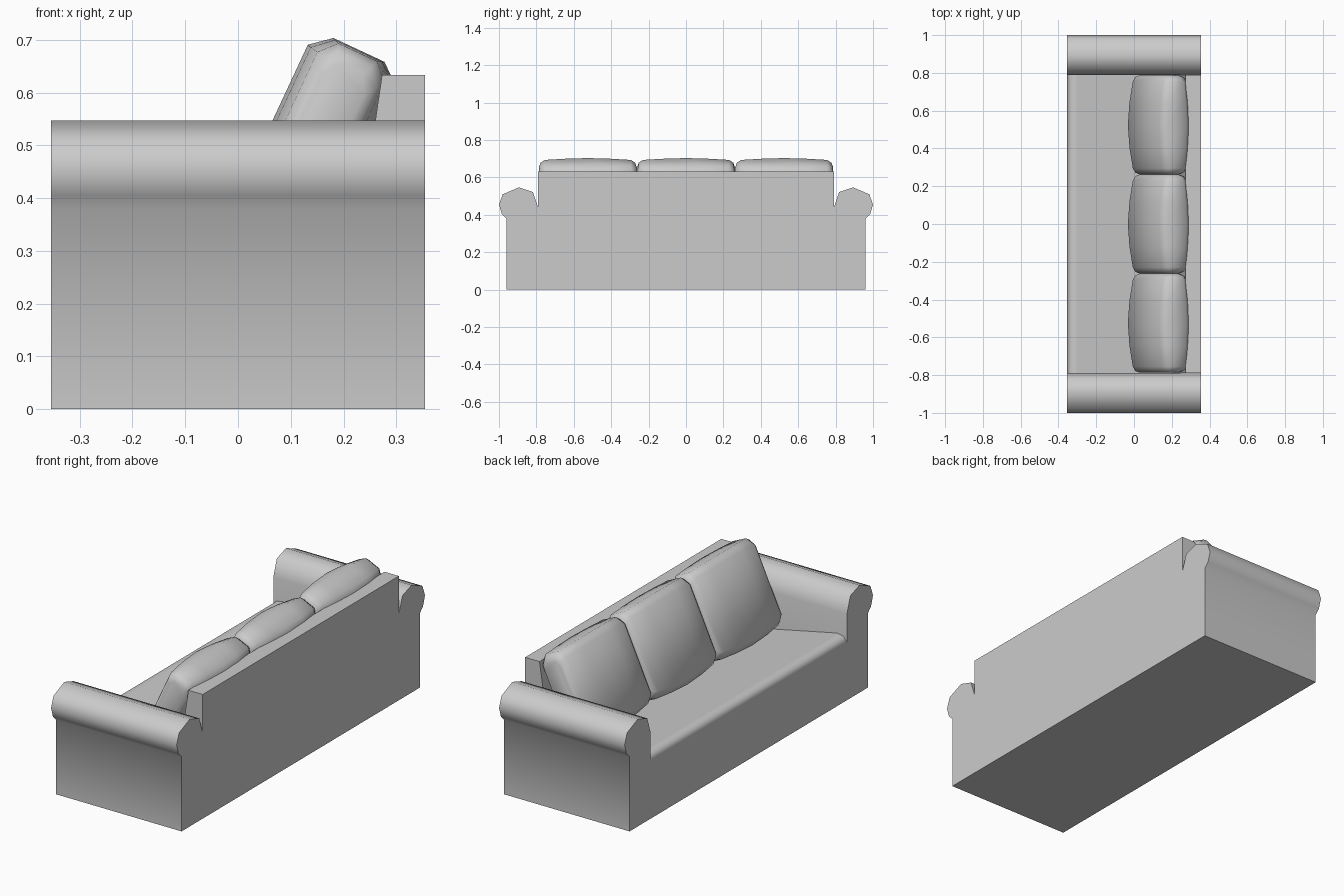
import bpy, bmesh, math
from mathutils import Vector

if "Cube" in bpy.data.objects:
    bpy.data.objects.remove(bpy.data.objects["Cube"])

fabric = bpy.data.materials.new("grey_fabric")
fabric.use_nodes = True
GREY = (0.6, 0.6, 0.6, 1)
fabric.diffuse_color = GREY
fabric.node_tree.nodes["Principled BSDF"].inputs["Base Color"].default_value = GREY


def loft(name, rings, smooth_angle):
    """Skin closed rings of points, cap both ends."""
    bm = bmesh.new()
    loops = [[bm.verts.new(p) for p in ring] for ring in rings]
    for a, b in zip(loops, loops[1:]):
        for i in range(len(a)):
            j = (i + 1) % len(a)
            bm.faces.new((a[i], a[j], b[j], b[i]))
    bm.faces.new(loops[0])
    bm.faces.new(loops[-1])
    bmesh.ops.recalc_face_normals(bm, faces=bm.faces)
    mesh = bpy.data.meshes.new(name)
    bm.to_mesh(mesh)
    bm.free()
    mesh.materials.append(fabric)
    obj = bpy.data.objects.new(name, mesh)
    bpy.context.collection.objects.link(obj)
    bpy.ops.object.select_all(action='DESELECT')
    obj.select_set(True)
    bpy.context.view_layer.objects.active = obj
    bpy.ops.object.shade_smooth_by_angle(angle=math.radians(smooth_angle))
    return obj


DEPTH = 0.354    # half depth, seat opens toward -x
INNER = 0.79     # inner wall of the arms

# Seat and backrest: one side profile (x, z) run between the arms
side = [(-DEPTH, 0), (DEPTH, 0), (DEPTH, 0.633), (0.273, 0.633),
        (0.212, 0.22), (-0.3, 0.328), (-0.335, 0.321), (-DEPTH, 0.295)]
body = loft("seat_and_backrest",
            [[(x, y, z) for x, z in side] for y in (-INNER, INNER)], 60)
body.modifiers.new("flat_panels", 'WEIGHTED_NORMAL').keep_sharp = True

# Rolled arms: one end profile (y, z) run front to back, mirrored
roll = [(INNER, 0), (0.96, 0), (0.96, 0.38), (0.985, 0.405), (1, 0.455),
        (0.98, 0.51), (0.893, 0.547), (0.818, 0.522), (INNER, 0.438)]
for name, s in (("arm_left", 1), ("arm_right", -1)):
    loft(name, [[(x, s * y, z) for y, z in roll] for x in (-DEPTH, DEPTH)], 65)

# Leaning back cushions: rounded sections, fuller in the middle
LEAN = math.radians(25)
UP = Vector((math.sin(LEAN), 0, math.cos(LEAN)))
FRONT = Vector((-math.cos(LEAN), 0, math.sin(LEAN)))


def section(y, low, high, thick):
    """Rounded rectangle across the cushion at one station."""
    cut_t, cut_h = thick * 0.42, 0.032
    quarter = [(thick, high - cut_h), (thick - cut_t, high)]
    pts = quarter + [(-t, h) for t, h in reversed(quarter)]
    pts += [(-thick, low + cut_h), (cut_t - thick, low),
            (thick - cut_t, low), (thick, low + cut_h)]
    return [UP * h + FRONT * (0.08 + t) + Vector((0, y, 0)) for t, h in pts]


stations = [(-0.262, 0.305, 0.672, 0.045), (-0.253, 0.285, 0.695, 0.06),
            (-0.23, 0.275, 0.709, 0.07), (-0.12, 0.265, 0.712, 0.085),
            (0, 0.26, 0.714, 0.092)]
stations += [(-y, *rest) for y, *rest in reversed(stations[:-1])]
for name, mid in (("cushion_right", -0.525), ("cushion_middle", 0), ("cushion_left", 0.525)):
    loft(name, [section(mid + y, *rest) for y, *rest in stations], 60)
